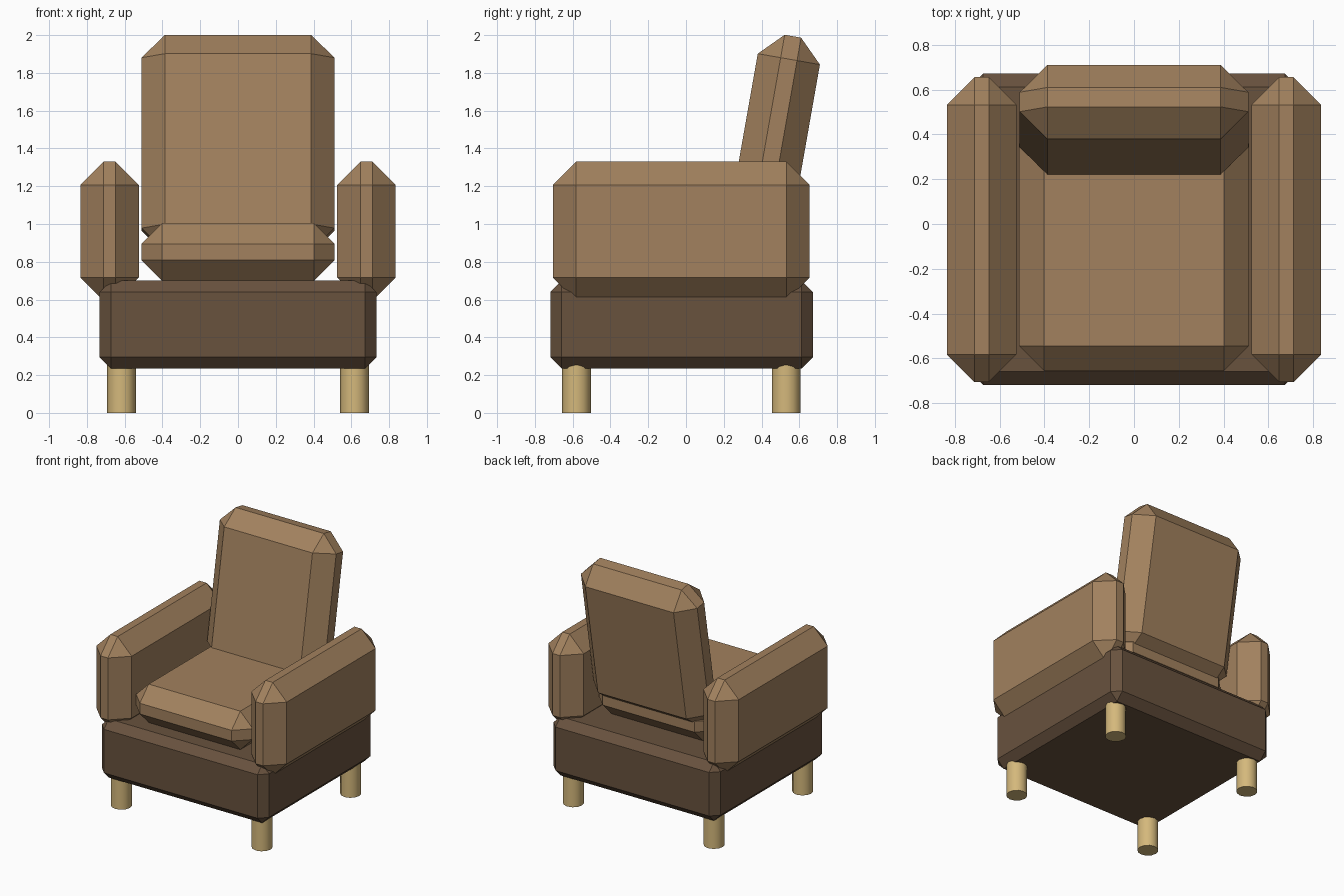
import bpy
import bmesh
from math import radians
from mathutils import Matrix, Vector

if "Cube" in bpy.data.objects:
    bpy.data.objects.remove(bpy.data.objects["Cube"], do_unlink=True)


def material(name, rgb):
    mat = bpy.data.materials.new(name)
    mat.use_nodes = True
    mat.diffuse_color = (*rgb, 1)
    mat.node_tree.nodes["Principled BSDF"].inputs["Base Color"].default_value = (*rgb, 1)
    return mat


cushion_brown = material("cushion brown", (0.36, 0.22, 0.112))
frame_brown = material("frame dark brown", (0.14, 0.085, 0.048))
leg_wood = material("pale leg wood", (0.66, 0.48, 0.20))


def chamfered_box(name, low, high, chamfer, mat, tilt=0):
    """Box between two corners with single-cut chamfers, tilted back about the x axis."""
    low, high = Vector(low), Vector(high)
    bm = bmesh.new()
    bmesh.ops.create_cube(bm, size=1)
    bmesh.ops.scale(bm, vec=high - low, verts=bm.verts)
    bmesh.ops.translate(bm, vec=(low + high) / 2, verts=bm.verts)
    bmesh.ops.bevel(bm, geom=bm.edges[:], offset=chamfer, offset_type='OFFSET',
                    segments=1, affect='EDGES')
    bm.transform(Matrix.Rotation(radians(-tilt), 4, 'X'))
    return finish(name, bm, mat)


def finish(name, bm, mat):
    bmesh.ops.recalc_face_normals(bm, faces=bm.faces)
    mesh = bpy.data.meshes.new(name)
    bm.to_mesh(mesh)
    bm.free()
    mesh.materials.append(mat)
    obj = bpy.data.objects.new(name, mesh)
    bpy.context.collection.objects.link(obj)
    return obj


# Frame, seat and reclined backrest
chamfered_box("base_frame", (-0.733, -0.718, 0.235), (0.733, 0.672, 0.70), 0.06, frame_brown)
chamfered_box("seat_cushion", (-0.512, -0.655, 0.70), (0.512, 0.47, 1.005), 0.11, cushion_brown)
chamfered_box("backrest", (-0.51, 0.044, 0.90), (0.51, 0.378, 2.062), 0.123, cushion_brown, tilt=10)

# Armrests and legs, mirrored left and right
for side, name in ((1, "left"), (-1, "right")):
    inner, outer = sorted((side * 0.525, side * 0.835))
    chamfered_box(f"{name}_armrest", (inner, -0.705, 0.593), (outer, 0.655, 1.33),
                  0.123, cushion_brown)
    for y, end in ((-0.58, "front"), (0.53, "back")):
        bm = bmesh.new()
        bmesh.ops.create_cone(bm, cap_ends=True, segments=12, radius1=0.076,
                              radius2=0.076, depth=0.28,
                              matrix=Matrix.Translation((side * 0.617, y, 0.14)))
        leg = finish(f"{end}_{name}_leg", bm, leg_wood)
        bpy.ops.object.select_all(action='DESELECT')
        leg.select_set(True)
        bpy.context.view_layer.objects.active = leg
        bpy.ops.object.shade_smooth_by_angle(angle=radians(50))
